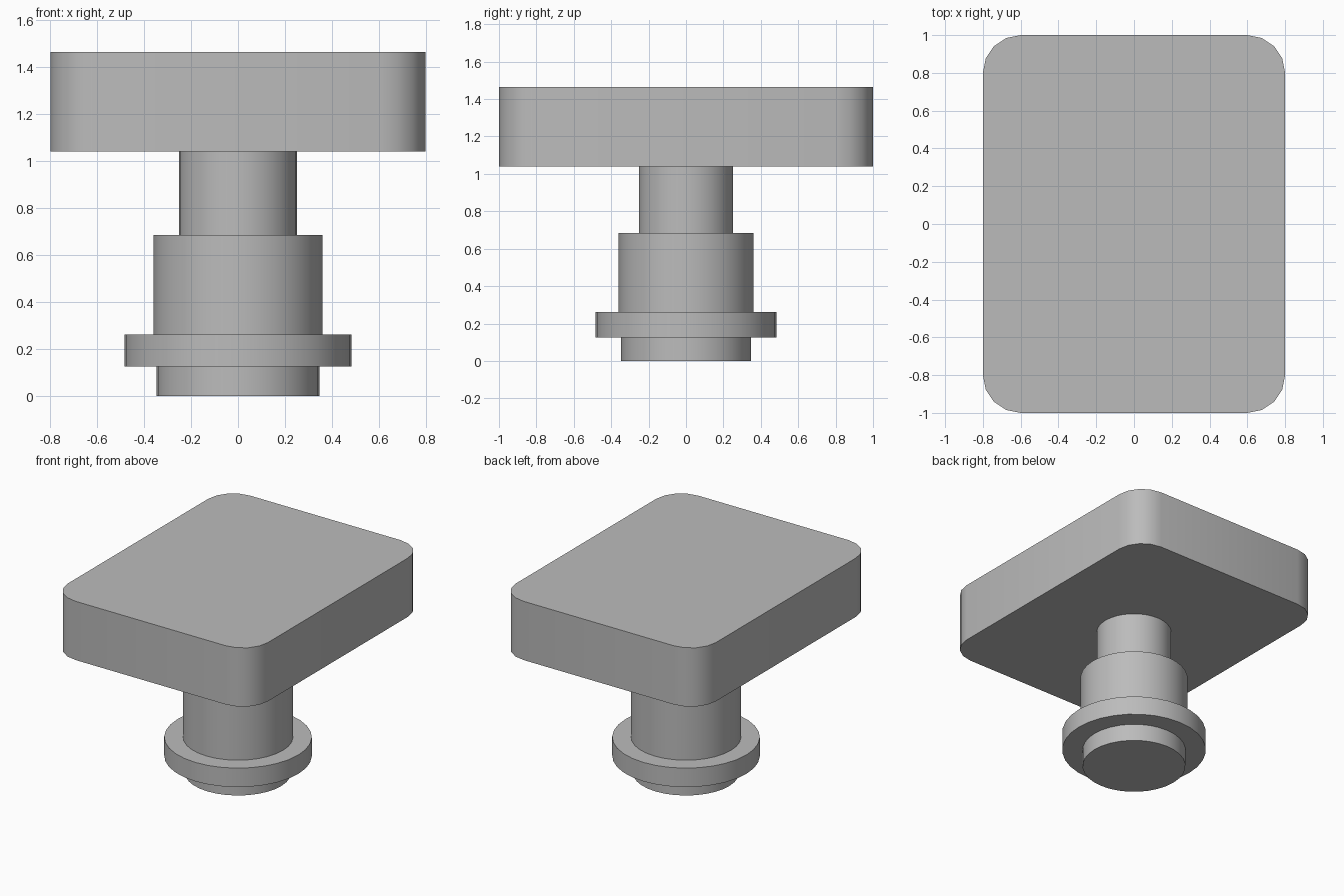
import bpy
import bmesh
import math

cube = bpy.data.objects.get("Cube")
if cube:
    bpy.data.objects.remove(cube, do_unlink=True)

# Single grey material
GREY = (0.5, 0.5, 0.5, 1.0)
grey = bpy.data.materials.new("plain_grey")
grey.use_nodes = True
grey.diffuse_color = GREY
grey.node_tree.nodes["Principled BSDF"].inputs["Base Color"].default_value = GREY


def circle(radius, sides=32):
    return [(radius * math.cos(math.tau * i / sides),
             radius * math.sin(math.tau * i / sides)) for i in range(sides)]


def rounded_rectangle(half_x, half_y, radius, steps=4):
    points = []
    for quarter, (sx, sy) in enumerate([(1, 1), (-1, 1), (-1, -1), (1, -1)]):
        for i in range(steps + 1):
            a = (quarter + i / steps) * math.pi / 2
            points.append((sx * (half_x - radius) + radius * math.cos(a),
                           sy * (half_y - radius) + radius * math.sin(a)))
    return points


def extrude_part(name, outline, bottom, top):
    """Closed prism with smooth walls and crisp rims."""
    bm = bmesh.new()
    base = bm.faces.new([bm.verts.new((x, y, bottom)) for x, y in outline])
    result = bmesh.ops.extrude_face_region(bm, geom=[base], use_keep_orig=True)
    for v in result["geom"]:
        if isinstance(v, bmesh.types.BMVert):
            v.co.z = top
    bmesh.ops.recalc_face_normals(bm, faces=bm.faces)
    mesh = bpy.data.meshes.new(name)
    bm.to_mesh(mesh)
    bm.free()
    mesh.materials.append(grey)
    obj = bpy.data.objects.new(name, mesh)
    bpy.context.collection.objects.link(obj)
    bpy.ops.object.select_all(action="DESELECT")
    obj.select_set(True)
    bpy.context.view_layer.objects.active = obj
    bpy.ops.object.shade_smooth_by_angle(angle=math.radians(35))
    return obj


# Stepped round stem, from the foot upwards
extrude_part("foot_disc", circle(0.347), 0.0, 0.125)
extrude_part("collar", circle(0.484), 0.125, 0.262)
extrude_part("stem_body", circle(0.361), 0.262, 0.685)
extrude_part("stem_neck", circle(0.252), 0.685, 1.04)

# Rounded slab on top
extrude_part("top_slab", rounded_rectangle(0.8, 1.0, 0.2), 1.04, 1.465)
